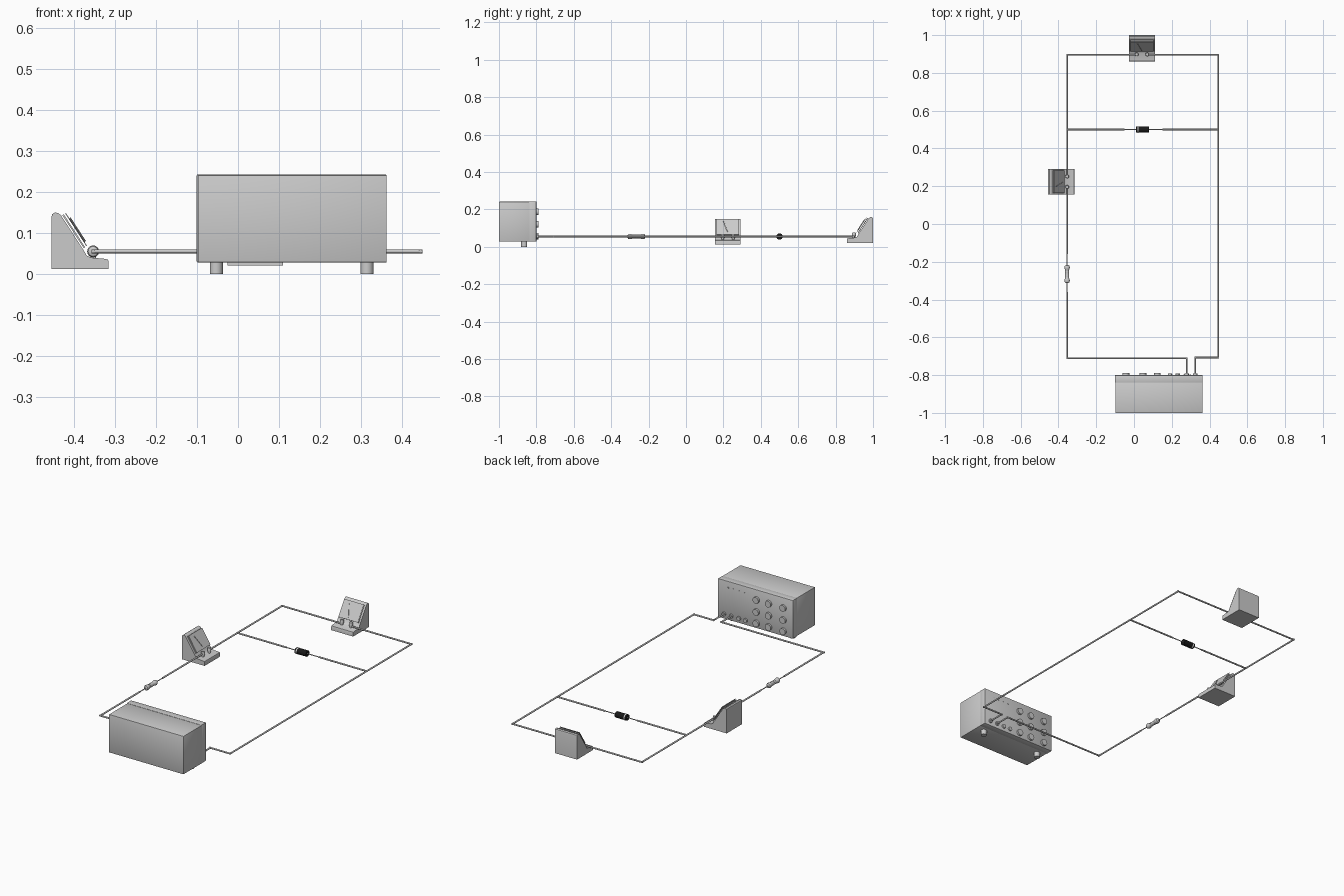
import bpy, bmesh, math
from mathutils import Vector, Matrix

if "Cube" in bpy.data.objects:
    bpy.data.objects.remove(bpy.data.objects["Cube"])

WZ = 0.055   # height of the wiring
black = bpy.data.materials.new("black")
black.diffuse_color = (0.01, 0.01, 0.01, 1)
black.use_nodes = True
black.node_tree.nodes["Principled BSDF"].inputs["Base Color"].default_value = black.diffuse_color


def finish(name, bm, smooth=True, mat=None, matrix=None):
    bmesh.ops.recalc_face_normals(bm, faces=bm.faces[:])
    me = bpy.data.meshes.new(name)
    bm.to_mesh(me)
    bm.free()
    ob = bpy.data.objects.new(name, me)
    bpy.context.collection.objects.link(ob)
    if matrix:
        ob.matrix_world = matrix
    if mat:
        me.materials.append(mat)
    if smooth:
        bpy.ops.object.select_all(action='DESELECT')
        ob.select_set(True)
        bpy.context.view_layer.objects.active = ob
        bpy.ops.object.shade_smooth_by_angle(angle=math.radians(35))
    return ob


def add_rod(bm, p, q, r, n=16):
    p, q = Vector(p), Vector(q)
    d = q - p
    m = Matrix.Translation((p + q) / 2) @ d.to_track_quat('Z', 'Y').to_matrix().to_4x4()
    bmesh.ops.create_cone(bm, cap_ends=True, segments=n, radius1=r, radius2=r,
                          depth=d.length, matrix=m)


def rod(name, p, q, r, n=24, mat=None, matrix=None):
    bm = bmesh.new()
    add_rod(bm, p, q, r, n)
    return finish(name, bm, True, mat, matrix)


def wire(name, pts, r=0.0045):
    bm = bmesh.new()
    pts = [Vector((x, y, WZ)) for x, y in pts]
    for i, (a, b) in enumerate(zip(pts, pts[1:])):
        d = (b - a).normalized() * r
        add_rod(bm, a - d if i else a, b + d if i < len(pts) - 2 else b, r, 12)
    return finish(name, bm)


def box(name, lo, hi, bevel=0, matrix=None):
    bm = bmesh.new()
    lo, hi = Vector(lo), Vector(hi)
    bmesh.ops.create_cube(bm, size=1, matrix=Matrix.Translation((lo + hi) / 2)
                          @ Matrix.Diagonal((*(hi - lo), 1)))
    if bevel:
        bmesh.ops.bevel(bm, geom=bm.edges[:], offset=bevel, segments=2,
                        affect='EDGES', profile=0.5)
    return finish(name, bm, bevel > 0, None, matrix)


def lathe(name, profile, matrix, mat=None, n=24):
    # profile of (radius, height) spun about z
    bm = bmesh.new()
    vs = [bm.verts.new((r, 0, z)) for r, z in profile]
    es = [bm.edges.new(e) for e in zip(vs, vs[1:])]
    bmesh.ops.spin(bm, geom=vs + es, cent=(0, 0, 0), axis=(0, 0, 1),
                   angle=2 * math.pi, steps=n)
    bmesh.ops.remove_doubles(bm, verts=bm.verts[:], dist=1e-5)
    return finish(name, bm, True, mat, matrix)


# power supply: casing, front bezel and feet
box("supply_case", (-0.098, -1.0, 0.028), (0.363, -0.835, 0.241), 0.002)
box("supply_panel", (-0.101, -0.84, 0.028), (0.363, -0.80, 0.243), 0.003)
for i, x in enumerate((-0.053, 0.315)):
    rod(f"supply_foot_{i}", (x, -0.865, 0), (x, -0.865, 0.03), 0.016)

# control knobs in a 3 x 3 block
for i, x in enumerate((-0.043, 0.047, 0.123)):
    for j, z in enumerate((0.057, 0.12, 0.187)):
        rod(f"knob_{i}_{j}", (x, -0.802, z), (x, -0.789, z), 0.018)

# output terminals and indicator lamps
for i, x in enumerate((0.19, 0.232, 0.279, 0.324)):
    rod(f"supply_terminal_{i}", (x, -0.802, WZ), (x, -0.792, WZ), 0.011)
    rod(f"lamp_{i}", (0.2 + 0.033 * i, -0.802, 0.207), (0.2 + 0.033 * i, -0.798, 0.207), 0.004, 12)


def meter(name, matrix):
    # wedge body: local +x is the front, width runs along y, side profile in x, z
    prof = [(-0.07, 0), (-0.07, 0.126), (-0.068, 0.134), (-0.062, 0.138),
            (-0.054, 0.137), (-0.047, 0.132), (0.01, 0.044), (0.016, 0.033),
            (0.025, 0.028), (0.06, 0.025), (0.068, 0.023), (0.07, 0.018), (0.07, 0)]
    bm = bmesh.new()
    f = bm.faces.new([bm.verts.new((x, -0.068, z)) for x, z in prof])
    new = bmesh.ops.extrude_face_region(bm, geom=[f])["geom"]
    bmesh.ops.translate(bm, vec=(0, 0.136, 0),
                        verts=[v for v in new if isinstance(v, bmesh.types.BMVert)])
    finish(name + "_body", bm, True, None, matrix)
    # sloped dial, cover sheet and needle
    a, b = Vector((-0.047, 0, 0.132)), Vector((0.01, 0, 0.044))
    u = (a - b).normalized()
    v = Vector((0, 1, 0))
    w = u.cross(v) * (1 if u.cross(v).x > 0 else -1)
    v = w.cross(u)
    m = Matrix((u, v, w)).transposed().to_4x4()
    m.translation = (a + b) / 2
    m = matrix @ m
    box(name + "_dial", (-0.046, -0.06, 0.003), (0.05, 0.06, 0.007), 0, m)
    box(name + "_cover", (-0.046, -0.06, 0.011), (0.05, 0.06, 0.013), 0, m)
    rod(name + "_needle", (-0.034, 0.002, 0.015), (0.034, 0.024, 0.015), 0.002, 8, None, m)
    # binding posts
    for i, y in enumerate((-0.028, 0.028)):
        lathe(f"{name}_post_{i}", [(0, 0.02), (0.007, 0.02), (0.007, 0.035),
                                   (0.01, 0.036), (0.01, 0.052), (0.008, 0.055), (0, 0.055)],
              matrix @ Matrix.Translation((0.032, y, 0)), None, 16)


meter("side_meter", Matrix.Translation((-0.386, 0.224, 0.012)))
meter("end_meter", Matrix.Translation((0.042, 0.93, 0.021)) @ Matrix.Rotation(-math.pi / 2, 4, 'Z'))

# wiring runs
L, R, T = -0.354, 0.446, 0.896
wire("wire_supply_left", [(0.279, -0.795), (0.279, -0.711), (L, -0.711), (L, -0.36)])
wire("wire_resistor_meter", [(L, -0.16), (L, 0.196)])
wire("wire_meter_left", [(L, 0.252), (L, T), (0.014, T)])
wire("wire_right", [(0.324, -0.795), (0.324, -0.707), (R, -0.707), (R, T), (0.07, T)])
wire("wire_branch_left", [(L, 0.5), (-0.05, 0.5)])
wire("wire_branch_right", [(0.15, 0.5), (R, 0.5)])

# resistor with rounded end caps, leads and bands
rm = Matrix.Translation((L, -0.265, WZ)) @ Matrix.Rotation(math.pi / 2, 4, 'X')
half = [(0.0105, 0.022), (0.0135, 0.028), (0.0145, 0.036), (0.012, 0.044), (0.006, 0.047), (0, 0.047)]
lathe("resistor_body", [(r, -z) for r, z in reversed(half)] + half, rm)
for i, y in enumerate((-0.013, 0, 0.013)):
    rod(f"resistor_band_{i}", (0, 0, y - 0.003), (0, 0, y + 0.003), 0.0112, 24, None, rm)
rod("resistor_lead", (L, -0.37, WZ), (L, -0.15, WZ), 0.0025, 10)

# black diode with a grey band and thin leads
rod("diode_body", (0.011, 0.5, WZ), (0.08, 0.5, WZ), 0.0165, 24, black)
rod("diode_band", (0.018, 0.5, WZ), (0.025, 0.5, WZ), 0.0172, 24)
rod("diode_lead", (-0.06, 0.5, WZ), (0.16, 0.5, WZ), 0.0025, 10)
